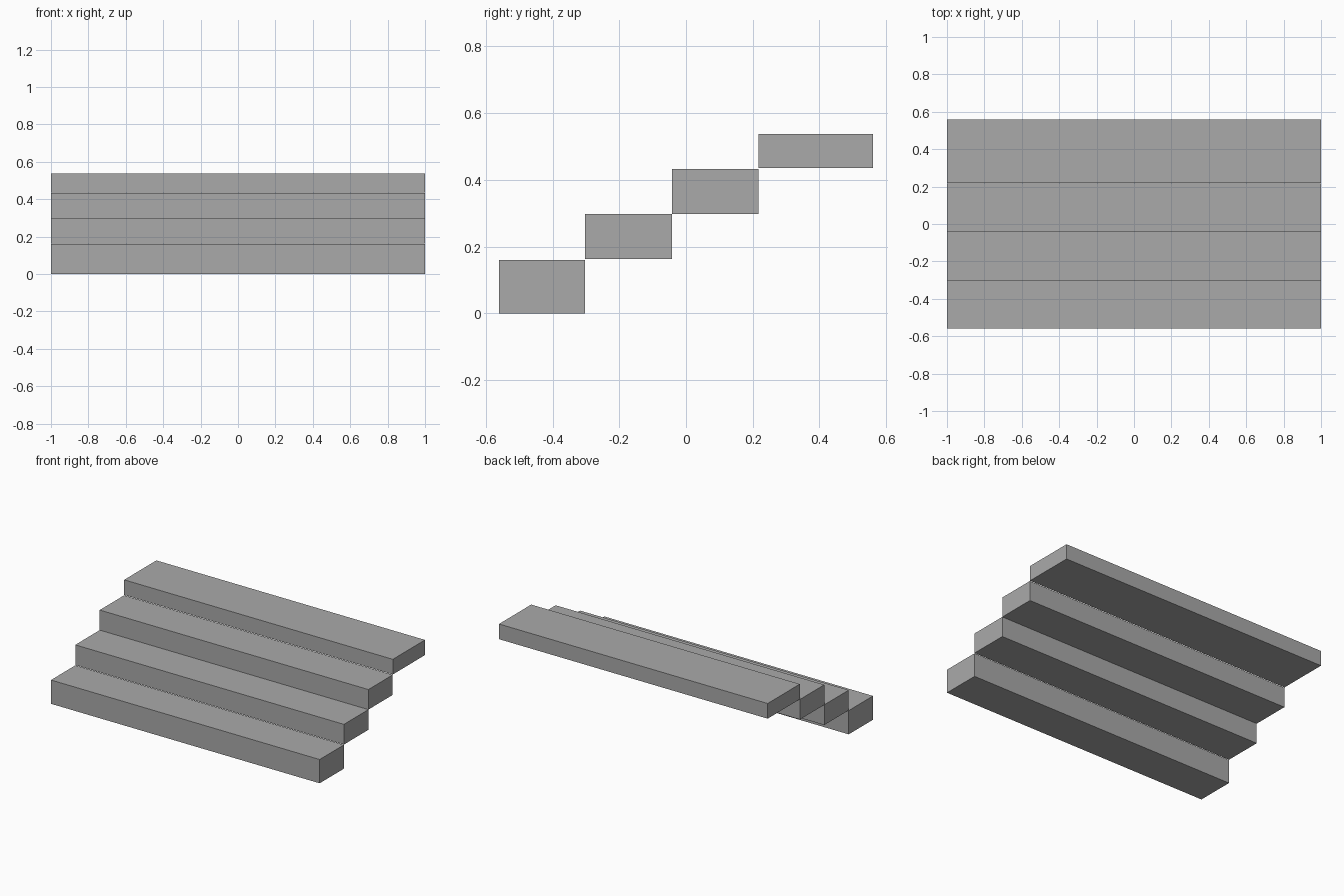
import bpy
import bmesh

if "Cube" in bpy.data.objects:
    bpy.data.objects.remove(bpy.data.objects["Cube"])

# One flat grey for the whole stair
grey = bpy.data.materials.new("stone_grey")
grey.diffuse_color = (0.4, 0.4, 0.4, 1.0)
grey.use_nodes = True
grey.node_tree.nodes["Principled BSDF"].inputs["Base Color"].default_value = grey.diffuse_color


def slab(name, y0, y1, z0, z1, half_width=1.0):
    """Closed rectangular step spanning the given depth and height."""
    bm = bmesh.new()
    bmesh.ops.create_cube(bm, size=1.0)
    for v in bm.verts:
        v.co.x *= 2 * half_width
        v.co.y = y1 if v.co.y > 0 else y0
        v.co.z = z1 if v.co.z > 0 else z0
    mesh = bpy.data.meshes.new(name)
    bm.to_mesh(mesh)
    bm.free()
    mesh.materials.append(grey)
    obj = bpy.data.objects.new(name, mesh)
    bpy.context.collection.objects.link(obj)
    return obj


# Steps from front to back: y start, y end, z bottom, z top
steps = {
    "bottom_step": (-0.56, -0.302, 0.0, 0.16),
    "second_step": (-0.302, -0.042, 0.162, 0.298),
    "third_step": (-0.042, 0.217, 0.298, 0.433),
    "top_step": (0.218, 0.56, 0.435, 0.537),
}
for name, bounds in steps.items():
    slab(name, *bounds)
